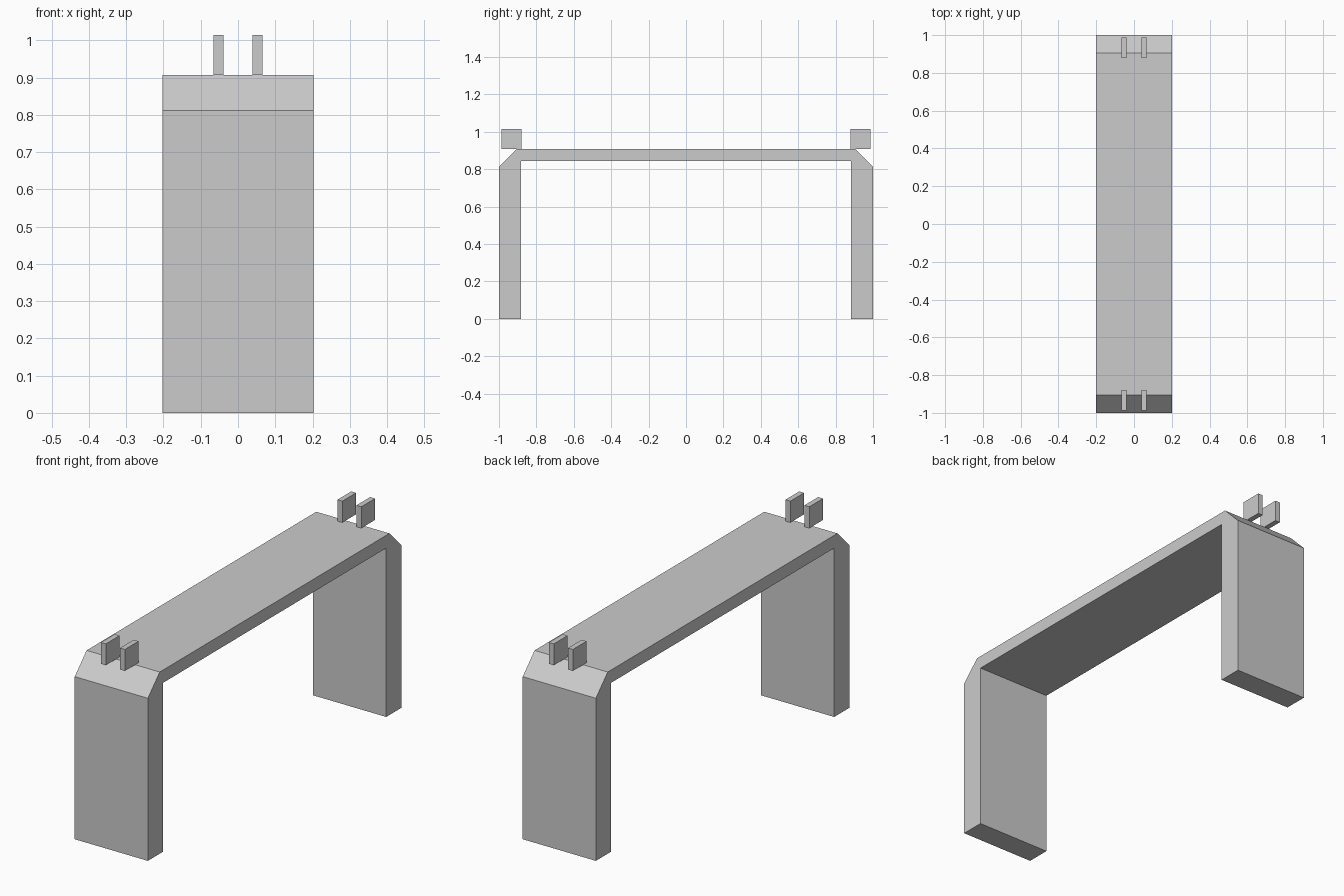
import bpy
import bmesh

cube = bpy.data.objects.get("Cube")
if cube:
    bpy.data.objects.remove(cube, do_unlink=True)

HALF_WIDTH = 0.202
TOP = 0.907

grey = bpy.data.materials.new("light_grey")
grey.use_nodes = True
grey.diffuse_color = (0.6, 0.6, 0.6, 1)
grey.node_tree.nodes["Principled BSDF"].inputs["Base Color"].default_value = (0.6, 0.6, 0.6, 1)


def extrude_profile(name, profile, x_min, x_max):
    """Extrude a closed (y, z) outline along x."""
    bm = bmesh.new()
    face = bm.faces.new([bm.verts.new((x_min, y, z)) for y, z in profile])
    result = bmesh.ops.extrude_face_region(bm, geom=[face])
    moved = [g for g in result["geom"] if isinstance(g, bmesh.types.BMVert)]
    bmesh.ops.translate(bm, verts=moved, vec=(x_max - x_min, 0, 0))
    bmesh.ops.recalc_face_normals(bm, faces=bm.faces)
    mesh = bpy.data.meshes.new(name)
    bm.to_mesh(mesh)
    bm.free()
    mesh.materials.append(grey)
    obj = bpy.data.objects.new(name, mesh)
    bpy.context.collection.objects.link(obj)
    return obj


# Arch: two legs and a deck with chamfered outer corners
half = [(0.881, 0.843), (0.881, 0), (1, 0), (1, 0.812), (0.906, TOP)]
outline = half + [(-y, z) for y, z in reversed(half)]
extrude_profile("arch_frame", outline, -HALF_WIDTH, HALF_WIDTH)

# Pairs of upright tabs at each end of the deck
for end, y_sign in (("front", -1), ("back", 1)):
    for side, x_sign in (("right", -1), ("left", 1)):
        inner, outer, tip = 0.879 * y_sign, 0.987 * y_sign, 1.014
        square = [(inner, TOP), (outer, TOP), (outer, tip), (inner, tip)]
        x = 0.0525 * x_sign
        extrude_profile(f"{end}_{side}_tab", square, x - 0.0135, x + 0.0135)
